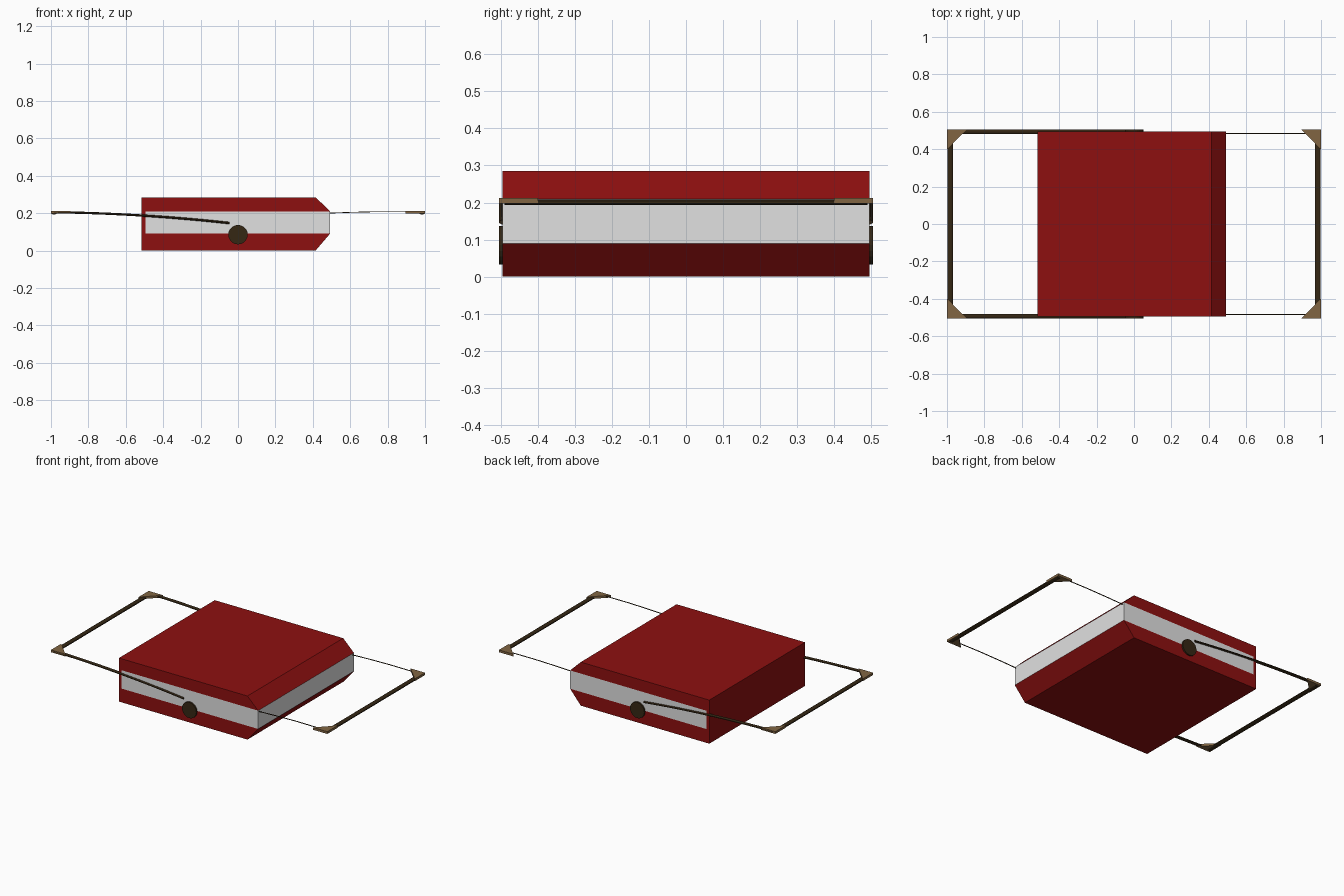
import bpy, bmesh, math
from mathutils import Vector

if "Cube" in bpy.data.objects:
    bpy.data.objects.remove(bpy.data.objects["Cube"])


def material(name, rgb):
    m = bpy.data.materials.new(name)
    m.diffuse_color = (*rgb, 1)
    m.use_nodes = True
    m.node_tree.nodes["Principled BSDF"].inputs["Base Color"].default_value = m.diffuse_color
    return m


RED = material("red leather", (0.27, 0.005, 0.005))
PAPER = material("paper grey", (0.75, 0.75, 0.75))
DARK = material("dark brown", (0.035, 0.02, 0.007))
TAN = material("tan brass", (0.22, 0.13, 0.055))


def finish(name, bm, *mats):
    bmesh.ops.recalc_face_normals(bm, faces=bm.faces)
    mesh = bpy.data.meshes.new(name)
    bm.to_mesh(mesh)
    bm.free()
    for m in mats:
        mesh.materials.append(m)
    ob = bpy.data.objects.new(name, mesh)
    bpy.context.collection.objects.link(ob)
    return ob


def sweep(name, points, width, height, mat, sides=8):
    """Sweep a flattened polygon section along a path."""
    bm = bmesh.new()
    pts = [Vector(p) for p in points]
    rings = []
    for i, p in enumerate(pts):
        d = (pts[min(i + 1, len(pts) - 1)] - pts[max(i - 1, 0)]).normalized()
        side = d.cross(Vector((0, 0, 1))).normalized()
        up = side.cross(d)
        k = 1 / math.cos(math.pi / sides)
        ring = []
        for j in range(sides):
            a = 2 * math.pi * (j + 0.5) / sides
            ring.append(bm.verts.new(p + side * math.cos(a) * k * width / 2
                                     + up * math.sin(a) * k * height / 2))
        rings.append(ring)
    for a, b in zip(rings, rings[1:]):
        for j in range(sides):
            n = (j + 1) % sides
            bm.faces.new((a[j], a[n], b[n], b[j]))
    bm.faces.new(rings[0])
    bm.faces.new(rings[-1])
    return finish(name, bm, mat)


# Book body: chamfered profile, with the page band split into both end caps
profile = [(-.515, 0), (.415, 0), (.492, .09), (.492, .21), (.415, .285),
           (-.515, .285), (-.495, .09), (-.495, .21)]
caps = [((0, 1, 2, 6), 0), ((6, 2, 3, 7), 1), ((7, 3, 4, 5), 0), ((0, 6, 7, 5), 0)]
bm = bmesh.new()
front, back = [[bm.verts.new((x, y, z)) for x, z in profile] for y in (-.495, .495)]
for ids, mat in caps:
    for row in (front, back):
        bm.faces.new([row[i] for i in ids]).material_index = mat
for i in range(6):
    n = (i + 1) % 6
    f = bm.faces.new((front[i], front[n], back[n], back[i]))
    f.material_index = 1 if i == 2 else 0
finish("book_body", bm, RED, PAPER)

# Handle cross bars at both ends
for sx, label in ((-1, "left"), (1, "right")):
    sweep(label + "_cross_bar", [(sx * .983, -.49, .201), (sx * .983, .49, .201)],
          .03, .015, DARK)

for sy, label in ((-1, "front"), (1, "back")):
    # Curved strap running down to the round stud
    path = []
    for i in range(13):
        t = i / 12
        path.append((-.985 + .94 * t, sy * .493, .205 - .012 * t - .046 * t * t))
    sweep(label + "_strap", path, .024, .012, DARK)

    # Thin cord on the opening side
    sweep(label + "_cord", [(.48, sy * .484, .2), (.62, sy * .484, .205),
                            (.76, sy * .484, .208), (.98, sy * .484, .207)],
          .004, .004, DARK, 4)

    # Round stud on the side of the book
    bm = bmesh.new()
    bmesh.ops.create_cone(bm, cap_ends=True, segments=20, radius1=.052,
                          radius2=.052, depth=.014)
    for v in bm.verts:
        x, y, z = v.co
        v.co = (x, sy * .498 + z, .085 + y)
    finish(label + "_stud", bm, DARK)

    # Triangular corner plates
    for sx, end in ((-1, "left"), (1, "right")):
        bm = bmesh.new()
        tri = [(1, .505), (.895, .505), (1, .4)]
        low, top = [[bm.verts.new((sx * x, sy * y, z)) for x, y in tri]
                    for z in (.197, .212)]
        bm.faces.new(low)
        bm.faces.new(top)
        for i in range(3):
            n = (i + 1) % 3
            bm.faces.new((low[i], low[n], top[n], top[i]))
        finish(f"{label}_{end}_corner_plate", bm, TAN)
